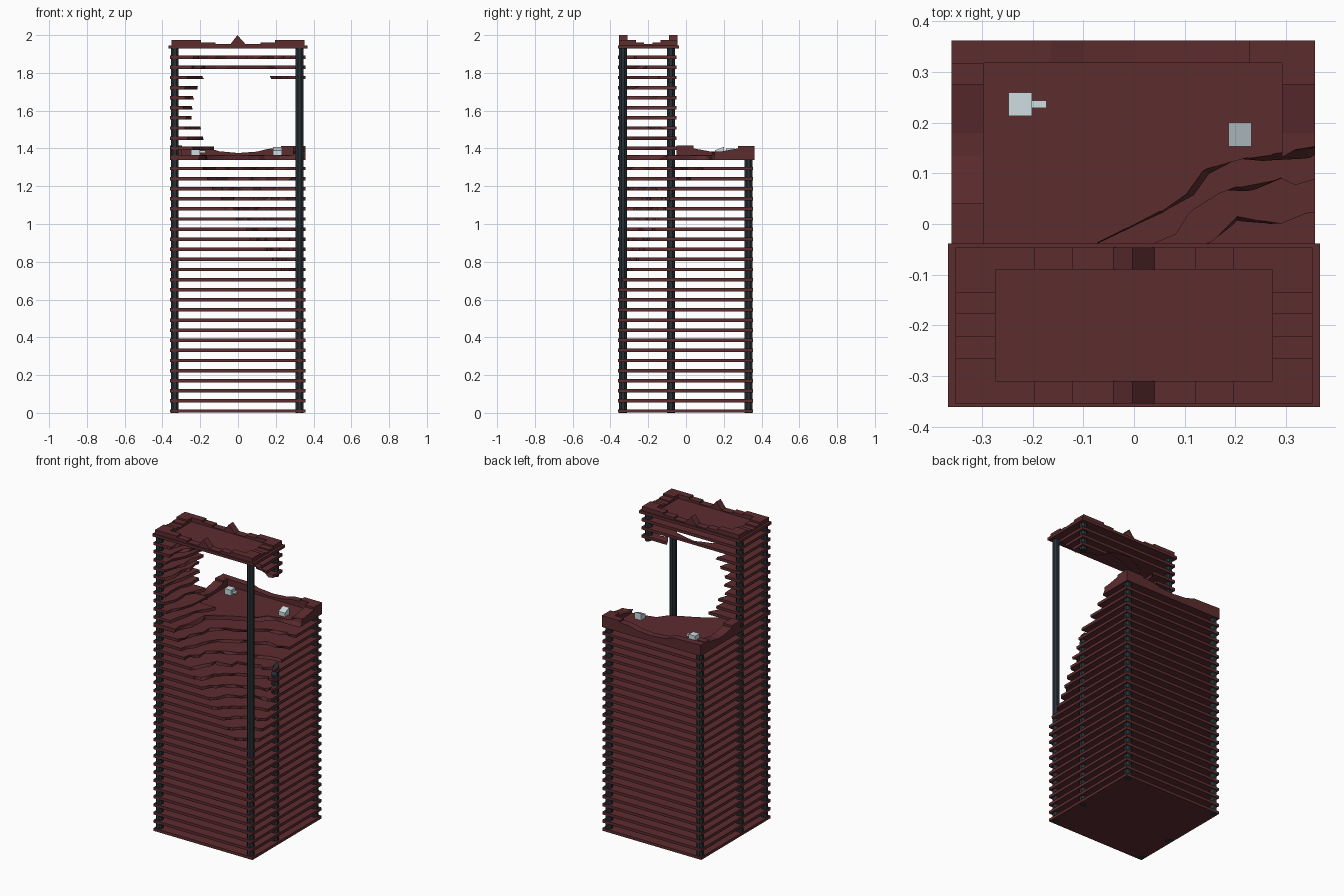
import bpy, bmesh, random
from math import pi
from mathutils import Vector

if "Cube" in bpy.data.objects:
    bpy.data.objects.remove(bpy.data.objects["Cube"])

random.seed(4)
STEP, Z0, T = 0.0535, 0.010, 0.018        # floor spacing, first floor, slab thickness


def mat(name, col):
    m = bpy.data.materials.new(name)
    m.diffuse_color = (*col, 1)
    m.use_nodes = True
    m.node_tree.nodes["Principled BSDF"].inputs["Base Color"].default_value = m.diffuse_color
    return m


RED = mat("maroon", (0.108, 0.025, 0.028))
STEEL = mat("dark_steel", (0.02, 0.03, 0.038))
GREY = mat("pale_metal", (0.62, 0.73, 0.75))


def finish(name, bm, m=None):
    bmesh.ops.recalc_face_normals(bm, faces=bm.faces)
    me = bpy.data.meshes.new(name)
    bm.to_mesh(me)
    bm.free()
    ob = bpy.data.objects.new(name, me)
    bpy.context.collection.objects.link(ob)
    if m:
        me.materials.append(m)
    return ob


def box(bm, x0, x1, y0, y1, z0, z1):
    r = bmesh.ops.create_cube(bm, size=1)
    for v in r["verts"]:
        v.co = Vector(((x0 + x1) / 2 + v.co.x * (x1 - x0),
                       (y0 + y1) / 2 + v.co.y * (y1 - y0),
                       (z0 + z1) / 2 + v.co.z * (z1 - z0)))
    return r["verts"]


def wall(name, axis, profile, base, a, b):
    """Parapet wall: top profile along one axis, extruded from a to b on the other."""
    bm = bmesh.new()
    pts = [(profile[0][0], base)] + profile + [(profile[-1][0], base)]
    place = (lambda p, t: (p[0], t, p[1])) if axis == "x" else (lambda p, t: (t, p[0], p[1]))
    f = bm.faces.new([bm.verts.new(place(p, a)) for p in pts])
    r = bmesh.ops.extrude_face_region(bm, geom=[f])
    d = Vector((0, b - a, 0)) if axis == "x" else Vector((b - a, 0, 0))
    bmesh.ops.translate(bm, vec=d, verts=[v for v in r["geom"] if isinstance(v, bmesh.types.BMVert)])
    return finish(name, bm, RED)


# Damage outline in plan at several heights, from the front face round to the right face
KEYS = [
    (0.68, [(.30, -.37), (.34, -.36), (.40, -.34)]),
    (0.80, [(.18, -.37), (.27, -.29), (.40, -.25)]),
    (1.00, [(.00, -.37), (.10, -.27), (.22, -.18), (.40, -.14)]),
    (1.20, [(-.13, -.37), (-.10, -.20), (.10, -.10), (.40, -.03)]),
    (1.29, [(-.17, -.37), (-.10, -.10), (.05, -.02), (.15, .075), (.40, .09)]),
    (1.345, [(-.20, -.37), (-.15, -.08), (-.10, -.04), (.05, .01), (.15, .10), (.40, .155)]),
    (1.41, [(-.24, -.37), (-.18, -.15), (-.13, -.04), (.05, .01), (.15, .10), (.40, .155)]),
    (1.56, [(-.29, -.37), (-.25, -.05), (-.22, .06), (.15, .06), (.40, .12)]),
    (1.72, [(-.28, -.37), (-.23, -.05), (-.20, .04), (.15, .04), (.40, .00)]),
    (1.775, [(-.26, -.37), (-.21, -.10), (-.18, -.02), (.15, -.02), (.20, -.10), (.40, -.16)]),
    (1.83, [(-.25, -.37), (-.20, -.15), (-.05, -.06), (.08, -.08), (.20, -.17), (.40, -.22)]),
    (1.89, [(-.24, -.37), (-.18, -.25), (.00, -.20), (.20, -.24), (.40, -.28)]),
]
N = 15


def resample(pts):
    pts = [Vector(p) for p in pts]
    seg = [(b - a).length for a, b in zip(pts, pts[1:])]
    out, total = [], sum(seg)
    for i in range(N):
        d, j = total * i / (N - 1), 0
        while j < len(seg) - 1 and d > seg[j]:
            d -= seg[j]
            j += 1
        out.append(pts[j].lerp(pts[j + 1], min(1, d / seg[j])))
    return out


RES = [(z, resample(p)) for z, p in KEYS]


def contour(z):
    z = max(RES[0][0], min(RES[-1][0], z))
    for (za, a), (zb, b) in zip(RES, RES[1:]):
        if z <= zb:
            t = (z - za) / (zb - za)
            return [p.lerp(q, t) for p, q in zip(a, b)]


def jitter(pts, amount):
    s = amount * min(1, (pts[-1] - pts[0]).length / 0.6)
    return [p + Vector((random.uniform(-s, s), random.uniform(-s, s))) for p in pts]


# Bite cutter: jagged loft with a pair of rings around every floor
bm = bmesh.new()
rings = []
for k in range(13, 36):
    z = Z0 + STEP * k
    level = jitter(contour(z), 0.018)
    for dz in (-0.014, 0.014):
        c = jitter(level, 0.011)
        ring = c + [Vector((.6, c[-1].y)), Vector((.6, -.6)), Vector((c[0].x, -.6))]
        rings.append([bm.verts.new((p.x, p.y, z + dz)) for p in ring])
for a, b in zip(rings, rings[1:]):
    n = len(a)
    for i in range(n):
        bm.faces.new((a[i], a[(i + 1) % n], b[(i + 1) % n], b[i]))
bm.faces.new(rings[0])
bm.faces.new(rings[-1])
bmesh.ops.triangulate(bm, faces=bm.faces)
bite = finish("bite_cutter", bm)
bite.hide_render = True


def cut(ob):
    md = ob.modifiers.new("bite", "BOOLEAN")
    md.operation, md.object, md.solver = "DIFFERENCE", bite, "EXACT"
    md.use_self = True
    bpy.context.view_layer.objects.active = ob
    bpy.ops.object.modifier_apply(modifier=md.name)


# Floor slabs: full depth below, front block only above
bm = bmesh.new()
for k in range(36):
    z = Z0 + STEP * k
    if k != 25:
        box(bm, -.36, .357, -.36, .356 if k < 25 else -.05, z - T / 2, z + T / 2)
floors = finish("floor_slabs", bm, RED)
cut(floors)

# Lower roof
bm = bmesh.new()
box(bm, -.36, .357, -.36, .362, 1.338, 1.364)
cut(finish("lower_roof", bm, RED))

# Lower parapet on the back and both sides
wall("lower_parapet_back", "x",
     [(-.36, 1.41), (-.165, 1.405), (-.10, 1.385), (0, 1.376), (.10, 1.383), (.16, 1.398),
      (.228, 1.402), (.228, 1.413), (.357, 1.413)], 1.34, .318, .362)
side = [(-.05, 1.415), (.04, 1.415), (.04, 1.40), (.135, 1.383), (.18, 1.383),
        (.275, 1.40), (.275, 1.413), (.318, 1.413)]
wall("lower_parapet_left", "y", side, 1.34, -.36, -.297)
cut(wall("lower_parapet_right", "y", side, 1.34, .292, .357))

# Upper roof and its stepped parapet with a centre spike
bm = bmesh.new()
box(bm, -.367, .367, -.361, -.038, 1.928, 1.946)
finish("upper_roof", bm, RED)
half = [(.04, 1.952), (.12, 1.952), (.12, 1.962), (.195, 1.962), (.195, 1.973), (.352, 1.973)]
prof = [(-x, z) for x, z in reversed(half)] + [(-.003, 2.0)] + half
wall("upper_parapet_front", "x", prof, 1.94, -.354, -.31)
wall("upper_parapet_back", "x", prof, 1.94, -.09, -.046)
side = [(-.31, 1.973), (-.265, 1.973), (-.265, 1.962), (-.222, 1.962), (-.222, 1.954),
        (-.177, 1.954), (-.177, 1.962), (-.135, 1.962), (-.135, 1.973), (-.09, 1.973)]
wall("upper_parapet_left", "y", side, 1.94, -.352, -.273)
wall("upper_parapet_right", "y", side, 1.94, .273, .352)

# Steel columns, eight-sided; only the middle right one is broken by the bite
for sx, x in (("left", -.335), ("right", .326)):
    for sy, y, h in (("front", -.333, 1.935), ("middle", -.08, 1.935), ("back", .331, 1.345)):
        bpy.ops.mesh.primitive_cylinder_add(vertices=8, radius=.0227, depth=h,
                                            location=(x, y, h / 2), rotation=(0, 0, pi / 8))
        ob = bpy.context.object
        ob.name = f"column_{sx}_{sy}"
        ob.data.materials.append(STEEL)
        if (sx, sy) == ("right", "middle"):
            cut(ob)

# Rooftop machinery: a box with a duct, and a box with a sloping top
bm = bmesh.new()
box(bm, -.248, -.201, .213, .259, 1.36, 1.400)
box(bm, -.201, -.173, .229, .244, 1.375, 1.39)
finish("roof_unit_with_duct", bm, GREY)
bm = bmesh.new()
for v in box(bm, .186, .232, .153, .20, 1.36, 1.408):
    if v.co.z > 1.4 and v.co.y < .17:
        v.co.z -= .018
finish("roof_vent", bm, GREY)

bpy.data.objects.remove(bite, do_unlink=True)
